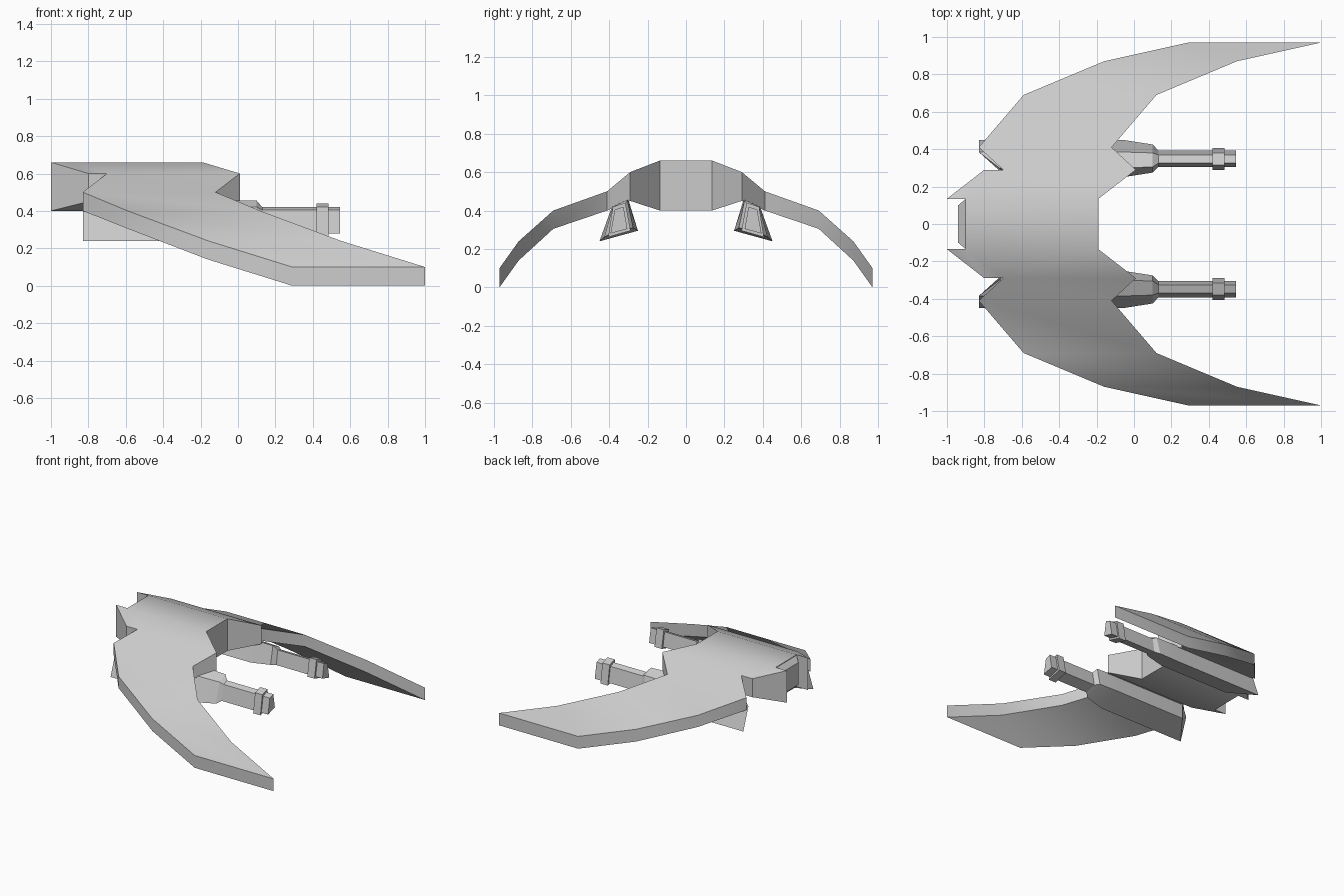
import bpy, bmesh

if "Cube" in bpy.data.objects:
    bpy.data.objects.remove(bpy.data.objects["Cube"])


def loft(name, sections, mirror=False):
    """Skin a list of four-point sections, cap both ends, smooth the shallow folds."""
    bm = bmesh.new()
    rings = [[bm.verts.new(p) for p in s] for s in sections]
    for a, b in zip(rings, rings[1:]):
        for i in range(4):
            j = (i + 1) % 4
            bm.faces.new((a[i], a[j], b[j], b[i]))
    bm.faces.new(rings[0][::-1])
    bm.faces.new(rings[-1])
    bmesh.ops.remove_doubles(bm, verts=bm.verts, dist=0.0005)
    bmesh.ops.dissolve_degenerate(bm, dist=0.0005, edges=bm.edges)
    bmesh.ops.recalc_face_normals(bm, faces=bm.faces)
    mesh = bpy.data.meshes.new(name)
    bm.to_mesh(mesh)
    bm.free()
    ob = bpy.data.objects.new(name, mesh)
    bpy.context.collection.objects.link(ob)
    bpy.ops.object.select_all(action='DESELECT')
    ob.select_set(True)
    bpy.context.view_layer.objects.active = ob
    bpy.ops.object.shade_smooth_by_angle(angle=0.52)
    if mirror:
        m = ob.modifiers.new("mirror", 'MIRROR')
        m.use_axis = (False, True, False)
    return ob


# Hull and curved wings: y, rear x, front x, top z, bottom z (repeated y makes a step)
stations = [
    (0.97, 0.29, 1.00, 0.10, 0.00),
    (0.87, -0.16, 0.55, 0.24, 0.14),
    (0.69, -0.59, 0.12, 0.40, 0.305),
    (0.41, -0.83, -0.12, 0.50, 0.40),
    (0.29, -0.70, 0.01, 0.60, 0.45),
    (0.29, -0.80, 0.01, 0.60, 0.45),
    (0.135, -1.00, -0.19, 0.66, 0.40),
    (0.135, -0.90, -0.19, 0.66, 0.40),
]
stations += [(-s[0], *s[1:]) for s in reversed(stations)]
loft("hull_and_wings", [[(xb, y, zt), (xf, y, zt), (xf, y, zb), (xb, y, zb)]
                        for y, xb, xf, zt, zb in stations])


# Bevelled plate in the tail recess
def plate(x, hy, z0, z1):
    return [(x, -hy, z0), (x, hy, z0), (x, hy, z1), (x, -hy, z1)]


loft("tail_plate", [plate(-0.89, 0.134, 0.405, 0.655),
                    plate(-0.90, 0.134, 0.405, 0.655),
                    plate(-0.94, 0.10, 0.44, 0.62)])


# Gun pods: four-sided (y, z) profiles placed along x
def at(x, profile):
    return [(x, y, z) for y, z in profile]


pod = [(0.30, 0.458), (0.385, 0.42), (0.45, 0.24), (0.25, 0.295)]
shoulder = [(0.305, 0.455), (0.38, 0.42), (0.425, 0.262), (0.275, 0.31)]
barrel = [(0.325, 0.42), (0.37, 0.405), (0.393, 0.28), (0.305, 0.305)]
ring = [(0.315, 0.44), (0.38, 0.42), (0.405, 0.262), (0.288, 0.295)]
rear = [(x, y, z) for x, (y, z) in zip((-0.72, -0.83, -0.83, -0.68), pod)]

loft("gun_pod", [rear, at(-0.06, pod), at(0.10, shoulder), at(0.13, barrel)], True)
loft("gun_barrel", [at(0.12, barrel), at(0.545, barrel)], True)
loft("barrel_ring", [at(0.42, ring), at(0.485, ring)], True)
